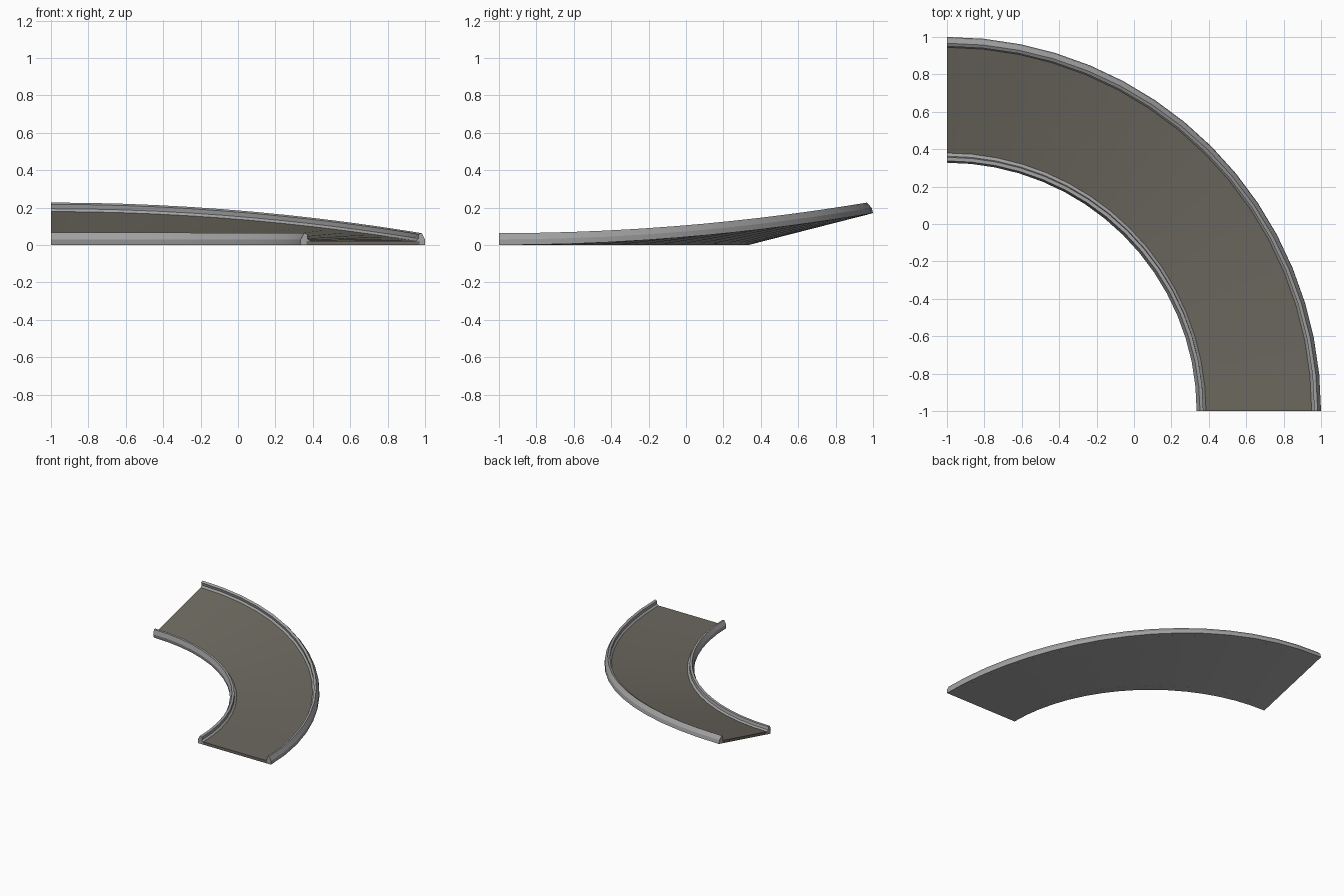
import bpy, bmesh, math

if "Cube" in bpy.data.objects:
    bpy.data.objects.remove(bpy.data.objects["Cube"])

SEG = 16                       # facets along the quarter turn
R_IN, R_OUT = 1.335, 2.0       # radii about the corner (-1, -1)
BANK = 0.17                    # rise of the outer edge at the far end


def material(name, rgb):
    m = bpy.data.materials.new(name)
    m.diffuse_color = (*rgb, 1)
    m.use_nodes = True
    m.node_tree.nodes["Principled BSDF"].inputs["Base Color"].default_value = m.diffuse_color
    return m


road_mat = material("warm grey road", (0.15, 0.14, 0.115))
wall_mat = material("light grey concrete", (0.36, 0.36, 0.36))


def place(r, h, t):
    """Profile point (radius, height) on the banked bend at fraction t."""
    a = t * math.pi / 2
    rise = BANK * math.sin(a) ** 2
    w = R_OUT - R_IN
    tilt = math.atan2(rise, w)
    z = rise * (r - R_IN) / w + h * math.cos(tilt)
    r -= h * math.sin(tilt)
    return (-1 + r * math.cos(a), -1 + r * math.sin(a), z)


def sweep(name, profile, mats, mat_of_edge):
    bm = bmesh.new()
    rings = [[bm.verts.new(place(r, h, i / SEG)) for r, h in profile]
             for i in range(SEG + 1)]
    n = len(profile)
    for a, b in zip(rings, rings[1:]):
        for k in range(n):
            j = (k + 1) % n
            f = bm.faces.new((a[k], a[j], b[j], b[k]))
            f.material_index = mat_of_edge(k)
    bm.faces.new(rings[0])
    bm.faces.new(rings[-1])
    bmesh.ops.recalc_face_normals(bm, faces=bm.faces)
    me = bpy.data.meshes.new(name)
    bm.to_mesh(me)
    bm.free()
    for m in mats:
        me.materials.append(m)
    ob = bpy.data.objects.new(name, me)
    bpy.context.collection.objects.link(ob)
    bpy.context.view_layer.objects.active = ob
    ob.select_set(True)
    bpy.ops.object.shade_smooth_by_angle(angle=math.radians(25))
    ob.select_set(False)


# road slab: road colour on top and ends, concrete underneath
sweep("road_slab", [(R_IN + .03, 0), (R_OUT - .03, 0), (R_OUT - .03, .022), (R_IN + .03, .022)],
      [road_mat, wall_mat], lambda k: 1 if k == 0 else 0)

# kerb barriers: leaning outer face, narrow top, sloping foot (distance from edge, height)
kerb = [(0, 0), (0, .03), (.018, .063), (.036, .058), (.036, .034), (.05, .022), (.05, 0)]
sweep("inner_barrier", [(R_IN + d, h) for d, h in kerb], [wall_mat], lambda k: 0)
sweep("outer_barrier", [(R_OUT - d, h) for d, h in kerb], [wall_mat], lambda k: 0)
